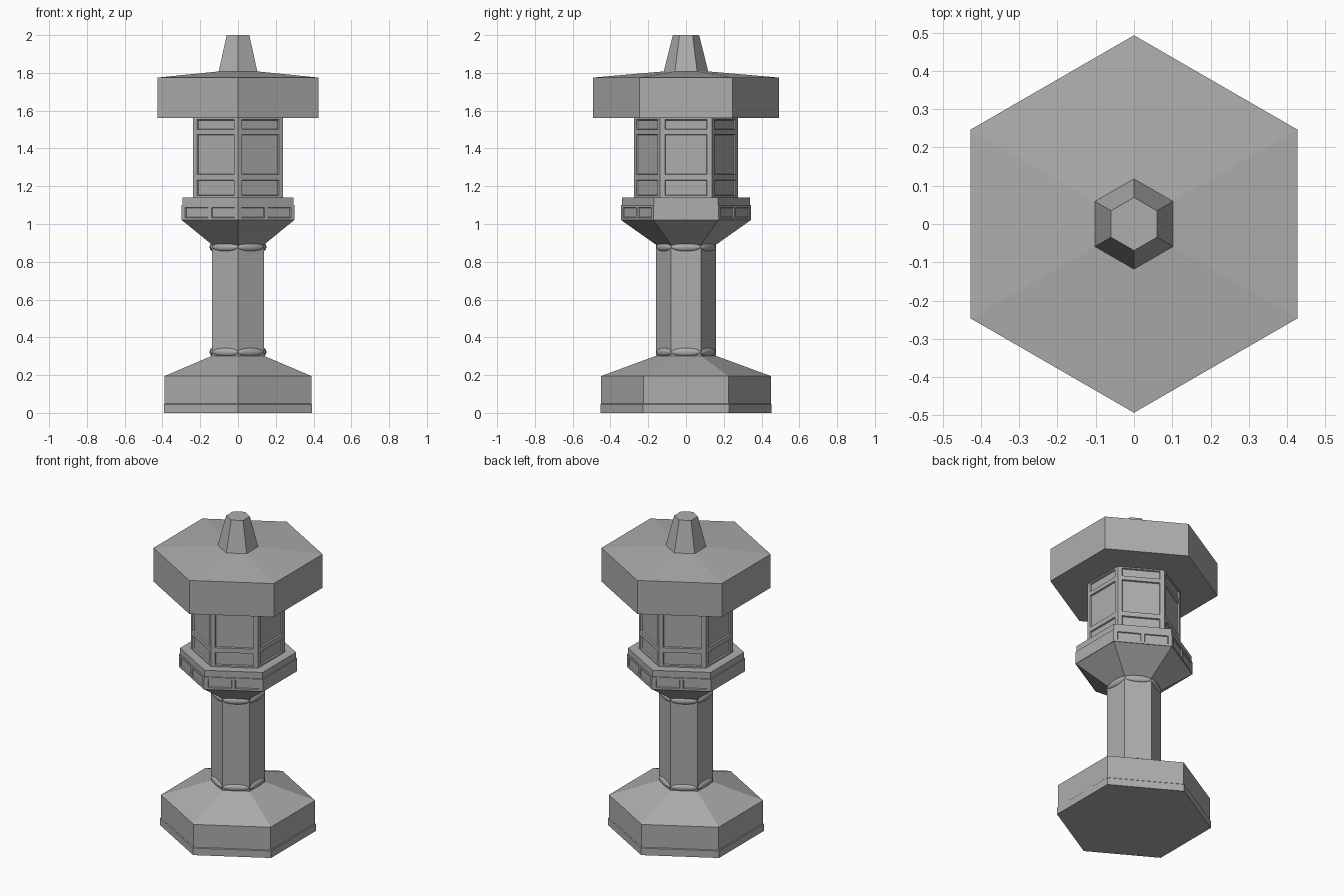
import bpy, bmesh, math
from mathutils import Matrix, Vector

cube = bpy.data.objects.get("Cube")
if cube:
    bpy.data.objects.remove(cube)

STONE = (0.42, 0.42, 0.42, 1)
stone = bpy.data.materials.new("grey stone")
stone.diffuse_color = STONE
stone.use_nodes = True
stone.node_tree.nodes["Principled BSDF"].inputs["Base Color"].default_value = STONE

C30 = math.cos(math.pi / 6)


def finish(name, bm):
    bmesh.ops.recalc_face_normals(bm, faces=bm.faces)
    mesh = bpy.data.meshes.new(name)
    bm.to_mesh(mesh)
    bm.free()
    mesh.materials.append(stone)
    obj = bpy.data.objects.new(name, mesh)
    bpy.context.collection.objects.link(obj)
    return obj


def hex_stack(name, profile):
    """Six-sided solid from (distance to flat side, height) pairs."""
    bm = bmesh.new()
    rings = []
    for flat, z in profile:
        r = flat / C30
        angles = [math.radians(30 + 60 * i) for i in range(6)]
        rings.append([bm.verts.new((r * math.cos(a), r * math.sin(a), z)) for a in angles])
    bm.faces.new(rings[0])
    bm.faces.new(rings[-1])
    for low, high in zip(rings, rings[1:]):
        for i in range(6):
            j = (i + 1) % 6
            bm.faces.new((low[i], low[j], high[j], high[i]))
    return finish(name, bm)


def panelled_hex(name, flat, cols, rows, sides, depth):
    """Six walls split into a grid; odd cells become recessed panels."""
    bm = bmesh.new()
    half = flat * math.tan(math.pi / 6)
    panels = []
    for side in range(6):
        turn = Matrix.Rotation(math.radians(60 * side), 3, 'Z')
        us = [-half] + cols + [half] if side in sides else [-half, half]
        grid = [[bm.verts.new(turn @ Vector((flat, u, z))) for z in rows] for u in us]
        for c in range(len(us) - 1):
            for r in range(len(rows) - 1):
                face = bm.faces.new((grid[c][r], grid[c + 1][r],
                                     grid[c + 1][r + 1], grid[c][r + 1]))
                if c % 2 and r % 2:
                    panels.append(face)
    bm.normal_update()
    bmesh.ops.inset_individual(bm, faces=panels, thickness=0.004, depth=-depth)
    bmesh.ops.remove_doubles(bm, verts=bm.verts, dist=0.0001)
    # Close the top and bottom along the open rims
    rim = [e for e in bm.edges if e.is_boundary]
    bmesh.ops.holes_fill(bm, edges=rim, sides=0)
    return finish(name, bm)


def petal_ring(name, z):
    """One rounded petal on each side of the shaft."""
    bm = bmesh.new()
    for side in range(6):
        place = (Matrix.Rotation(math.radians(60 * side), 4, 'Z')
                 @ Matrix.Translation((0.134, 0, z))
                 @ Matrix.Diagonal((0.016, 0.08, 0.022, 1)))
        bmesh.ops.create_uvsphere(bm, u_segments=20, v_segments=12, radius=1, matrix=place)
    for face in bm.faces:
        face.smooth = True
    return finish(name, bm)


# Foot and shaft
hex_stack("plinth", [(0.393, 0), (0.393, 0.045), (0.388, 0.05)])
hex_stack("base", [(0.389, 0.005), (0.389, 0.195), (0.135, 0.303)])
hex_stack("shaft", [(0.137, 0.29), (0.137, 0.9)])
petal_ring("lower_petals", 0.322)
petal_ring("upper_petals", 0.878)

# Platform under the light chamber
hex_stack("platform_flare", [(0.137, 0.89), (0.299, 1.022)])
panelled_hex("platform_band", 0.299, [-0.15, -0.01, 0.01, 0.15],
             [1.02, 1.033, 1.087, 1.1], (1, 2, 4, 5), 0.006)
hex_stack("platform_ledge", [(0.293, 1.098), (0.293, 1.14)])

# Light chamber with three recessed panels on each side
panelled_hex("light_chamber", 0.238, [-0.112, 0.112],
             [1.138, 1.15, 1.232, 1.262, 1.474, 1.5, 1.552, 1.565],
             range(6), 0.009)

# Roof and finial
hex_stack("roof", [(0.427, 1.56), (0.427, 1.775), (0.1, 1.808)])
hex_stack("finial", [(0.103, 1.804), (0.06, 2.0)])
